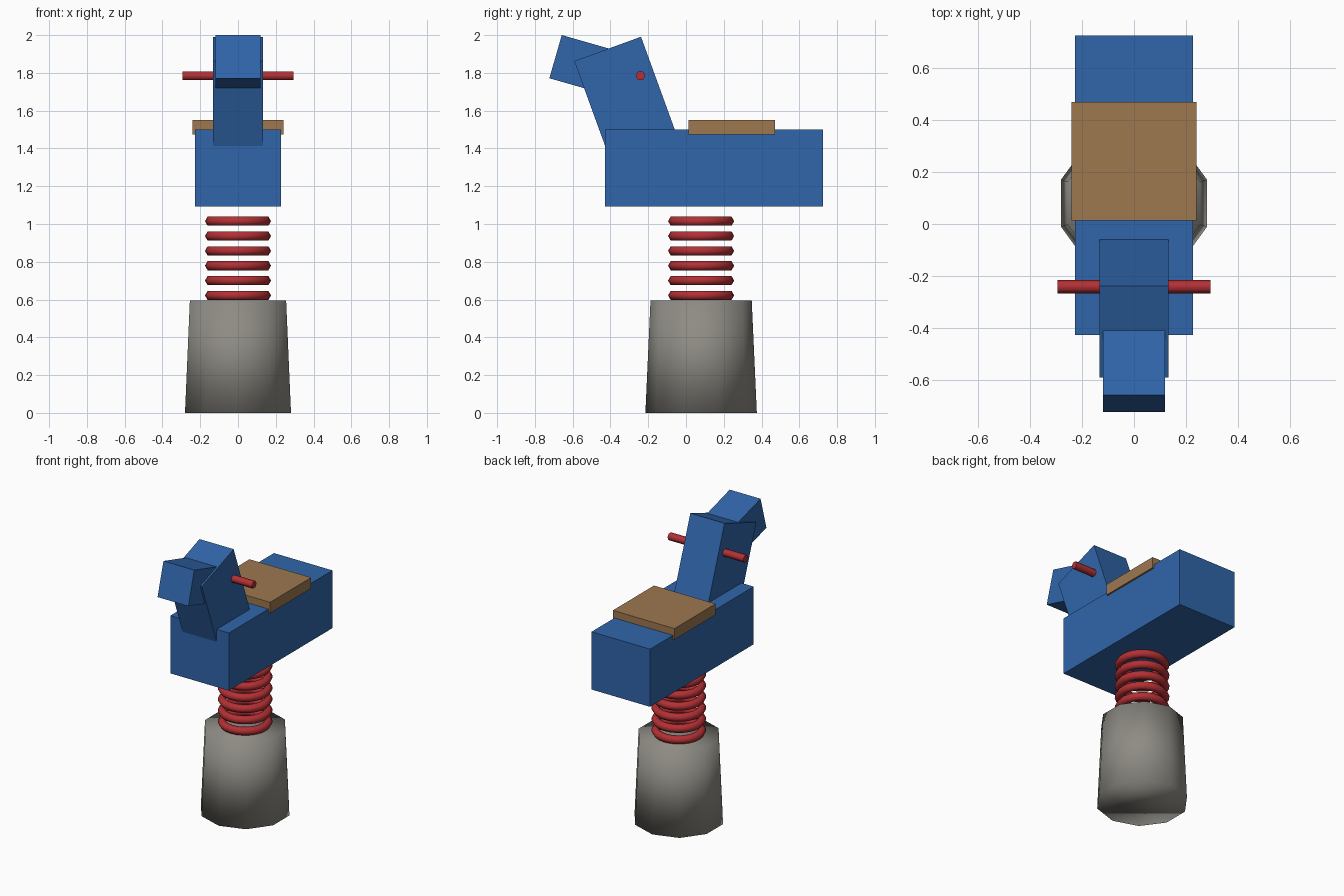
import bpy
from math import radians, sin, cos

cube = bpy.data.objects.get("Cube")
if cube:
    bpy.data.objects.remove(cube, do_unlink=True)


def make_material(name, rgb):
    mat = bpy.data.materials.new(name)
    mat.use_nodes = True
    mat.diffuse_color = (*rgb, 1)
    mat.node_tree.nodes["Principled BSDF"].inputs["Base Color"].default_value = (*rgb, 1)
    return mat


blue = make_material("blue paint", (0.03, 0.13, 0.4))
red = make_material("red metal", (0.45, 0.03, 0.035))
tan = make_material("tan wood", (0.34, 0.185, 0.078))
grey = make_material("grey concrete", (0.27, 0.26, 0.23))


def finish(name, mat, smooth=False):
    obj = bpy.context.object
    obj.name = obj.data.name = name
    obj.data.materials.append(mat)
    if smooth:
        bpy.ops.object.shade_smooth()
    return obj


def box(name, mat, center, size, tilt=0):
    bpy.ops.mesh.primitive_cube_add(size=1, location=center, rotation=(tilt, 0, 0))
    bpy.context.object.scale = size
    return finish(name, mat)


AXIS_Y = 0.08  # spring and base share this axis

# Tapered ten-sided base
bpy.ops.mesh.primitive_cone_add(vertices=10, radius1=0.295, radius2=0.268,
                                depth=0.595, location=(0, AXIS_Y, 0.2975))
finish("base", grey, smooth=True)

# Stacked rings forming the spring
for i in range(6):
    bpy.ops.mesh.primitive_torus_add(major_segments=24, minor_segments=6,
                                     major_radius=0.147, minor_radius=0.028,
                                     location=(0, AXIS_Y, 0.622 + i * 0.0786))
    finish(f"spring_ring_{i + 1}", red, smooth=True)

# Body and seat
box("body", blue, (0, 0.149, 1.296), (0.456, 1.153, 0.406))
box("seat", tan, (0, 0.242, 1.511), (0.48, 0.457, 0.077))

# Neck leaning forward, its foot sunk in the body
lean, neck_length = radians(20), 0.66
box("neck", blue,
    (0, -0.415 + sin(lean) * neck_length / 2, 1.927 - cos(lean) * neck_length / 2),
    (0.266, 0.376, neck_length), lean)

# Head nosing up, its back sunk in the neck
nod, head_length = radians(-16), 0.38
box("head", blue,
    (0, -0.6905 + cos(nod) * head_length / 2, 1.886 + sin(nod) * head_length / 2),
    (0.24, head_length, 0.238), nod)

# Handlebar through the neck
bpy.ops.mesh.primitive_cylinder_add(vertices=6, radius=0.026, depth=0.59,
                                    location=(0, -0.241, 1.785),
                                    rotation=(0, radians(90), 0))
finish("handlebar", red)
bpy.ops.object.shade_smooth_by_angle(angle=radians(65))
